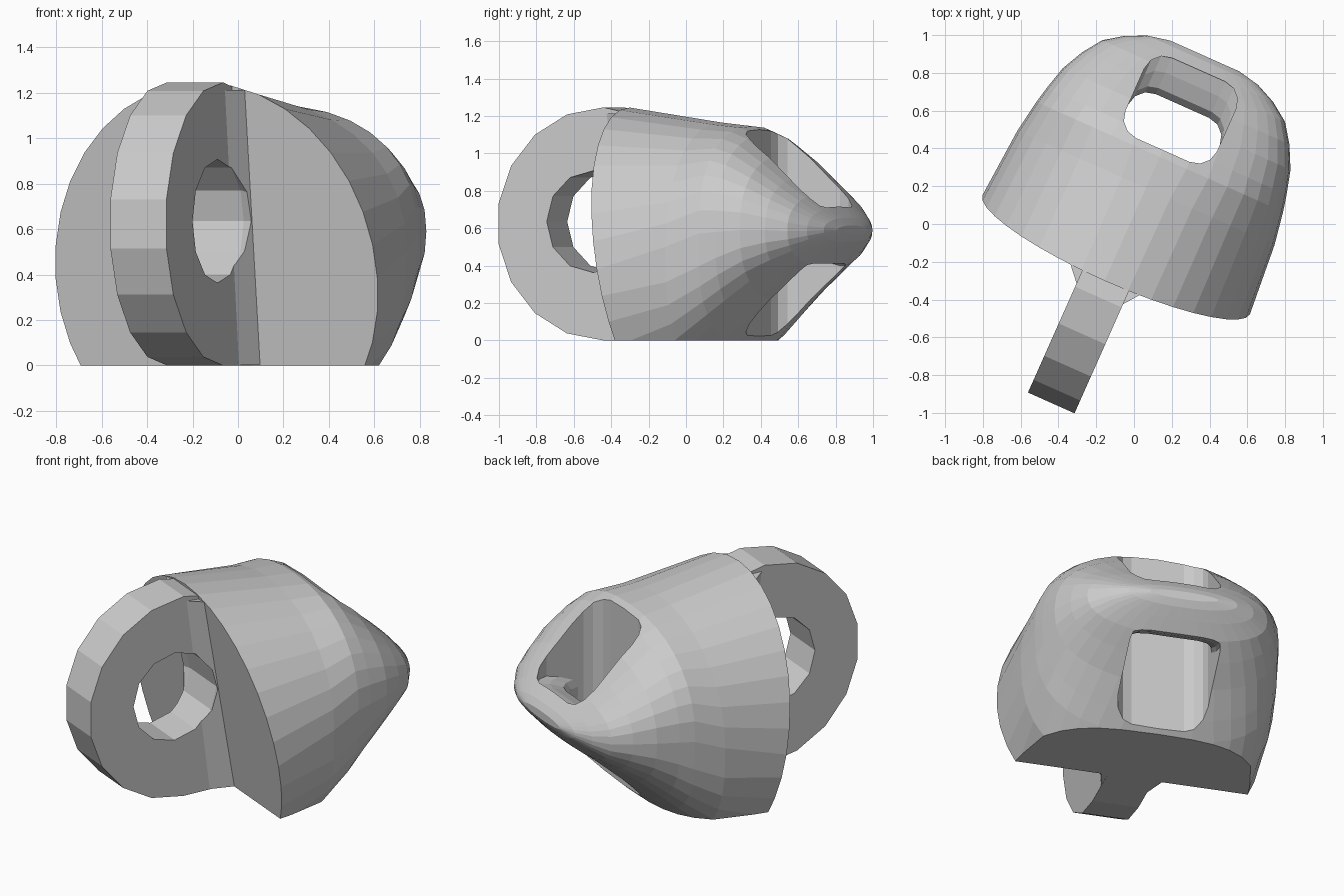
import bpy, bmesh, math
from mathutils import Matrix

if "Cube" in bpy.data.objects:
    bpy.data.objects.remove(bpy.data.objects["Cube"])

TURN = Matrix.Rotation(math.radians(-24), 4, 'Z')   # whole part is turned about z
MID = -0.02                                         # symmetry plane in local x


def loft(name, rings, floor=False):
    """Skin a list of equal-length rings of points and cap both ends."""
    bm = bmesh.new()
    vs = [[bm.verts.new(p) for p in r] for r in rings]
    n = len(vs[0])
    for a, b in zip(vs, vs[1:]):
        for i in range(n):
            j = (i + 1) % n
            bm.faces.new((a[i], a[j], b[j], b[i]))
    bm.faces.new(vs[0])
    bm.faces.new(vs[-1])
    if floor:                                       # slice flat on the ground
        geom = bm.verts[:] + bm.edges[:] + bm.faces[:]
        cut = bmesh.ops.bisect_plane(bm, geom=geom, plane_co=(0, 0, 0),
                                     plane_no=(0, 0, 1), clear_inner=True)
        edges = [e for e in cut['geom_cut'] if isinstance(e, bmesh.types.BMEdge)]
        bmesh.ops.contextual_create(bm, geom=edges)
    bmesh.ops.recalc_face_normals(bm, faces=bm.faces[:])
    me = bpy.data.meshes.new(name)
    bm.to_mesh(me)
    bm.free()
    ob = bpy.data.objects.new(name, me)
    bpy.context.collection.objects.link(ob)
    return ob


def boolean(ob, other, op):
    m = ob.modifiers.new(op.lower(), 'BOOLEAN')
    m.operation, m.object, m.solver = op, other, 'EXACT'
    bpy.context.view_layer.objects.active = ob
    bpy.ops.object.modifier_apply(modifier=m.name)
    bpy.data.objects.remove(other, do_unlink=True)


def spow(x, e):
    return math.copysign(abs(x) ** e, x)


def front(z):
    """Leaning front plane of the body."""
    return -0.12 - 0.175 * z


# body: half-oval shell tapering to a rounded wedge at the back
# (y, half width, centre z, rise, drop, upper exponent, lower exponent)
stations = [
    (None, .775, .38, .865, .82, 2.0, 2.0),
    (.20, .745, .50, .665, .69, 2.1, 2.7),
    (.38, .715, .57, .575, .585, 2.3, 2.9),
    (.47, .695, .58, .525, .51, 2.3, 2.7),
    (.60, .66, .59, .405, .39, 2.4, 2.5),
    (.72, .60, .59, .29, .285, 2.4, 2.4),
    (.82, .53, .585, .20, .19, 2.4, 2.4),
    (.89, .43, .585, .125, .115, 2.3, 2.3),
    (.94, .32, .59, .065, .065, 2.2, 2.2),
    (.965, .20, .59, .025, .025, 2.0, 2.0),
]
N = 36
rings = []
for y, w, c, up, dn, eu, ed in stations:
    ring = []
    for i in range(N):
        a = 2 * math.pi * i / N
        s = math.sin(a)
        e = eu if s > 0 else ed
        z = c + (up if s > 0 else dn) * spow(s, 2 / e)
        x = w * spow(math.cos(a), 2 / e)
        ring.append((MID + x, front(z) if y is None else y, z))
    rings.append(ring)
body = loft("clasp_body", rings, floor=True)

# hinge tab: round-ended plate sunk into the front of the body
R, CY, CZ = .623, -.43, .623
prof = [(CY + R * math.cos(math.radians(a)), CZ + R * math.sin(math.radians(a)))
        for a in range(90, 271, 20)]
prof += [(0, 0), (0, .8), (-.2, 1.1), (-.33, 1.225)]
tab = loft("tab", [[(x, y, z) for y, z in prof] for x in (-.15, .12)])

# chamfered root between tab and body
root_rings = []
for z, half, depth in ((.001, .18, .14), (1.212, .20, .08)):
    f = front(z)
    root_rings.append([(MID - half, f + .05, z - .01), (MID - half, f, z),
                       (-.149, f - depth, z), (.119, f - depth, z),
                       (MID + half, f, z), (MID + half, f + .05, z - .01)])
for i in (0, 5):                                    # keep the foot on the ground
    x, y, z = root_rings[0][i]
    root_rings[0][i] = (x, y, .001)
boolean(tab, loft("tab_root", root_rings), 'UNION')
boolean(body, tab, 'UNION')

# hinge hole through the tab, fading out against the body on both sides
hole = loft("hole_cutter", [[(MID + x, -.49 + r * math.cos(math.tau * i / 12),
                              .635 + r * math.sin(math.tau * i / 12))
                             for i in range(12)]
                            for x, r in ((-.32, .2), (-.145, .272), (.145, .272), (.32, .2))])
boolean(body, hole, 'DIFFERENCE')


# slot through the wedge, leaving a rounded bar at the back
def slot_ring(z, back):
    y0, hw, r, out = .42, .265, .11, []
    for k, (sx, cy) in enumerate([(1, back - r), (-1, back - r), (-1, y0 + r), (1, y0 + r)]):
        for j in range(4):
            a = math.radians(90 * k + 30 * j)
            out.append((MID + sx * (hw - r) + r * math.cos(a), cy + r * math.sin(a), z))
    return out


levels = [(-.2, .885), (.40, .885), (.42, .80), (.46, .71), (.51, .675),
          (.57, .675), (.62, .71), (.66, .80), (.685, .885), (1.4, .885)]
slot = loft("slot_cutter", [slot_ring(z, b) for z, b in levels])
boolean(body, slot, 'DIFFERENCE')

body.data.transform(TURN)
body.data.update()
